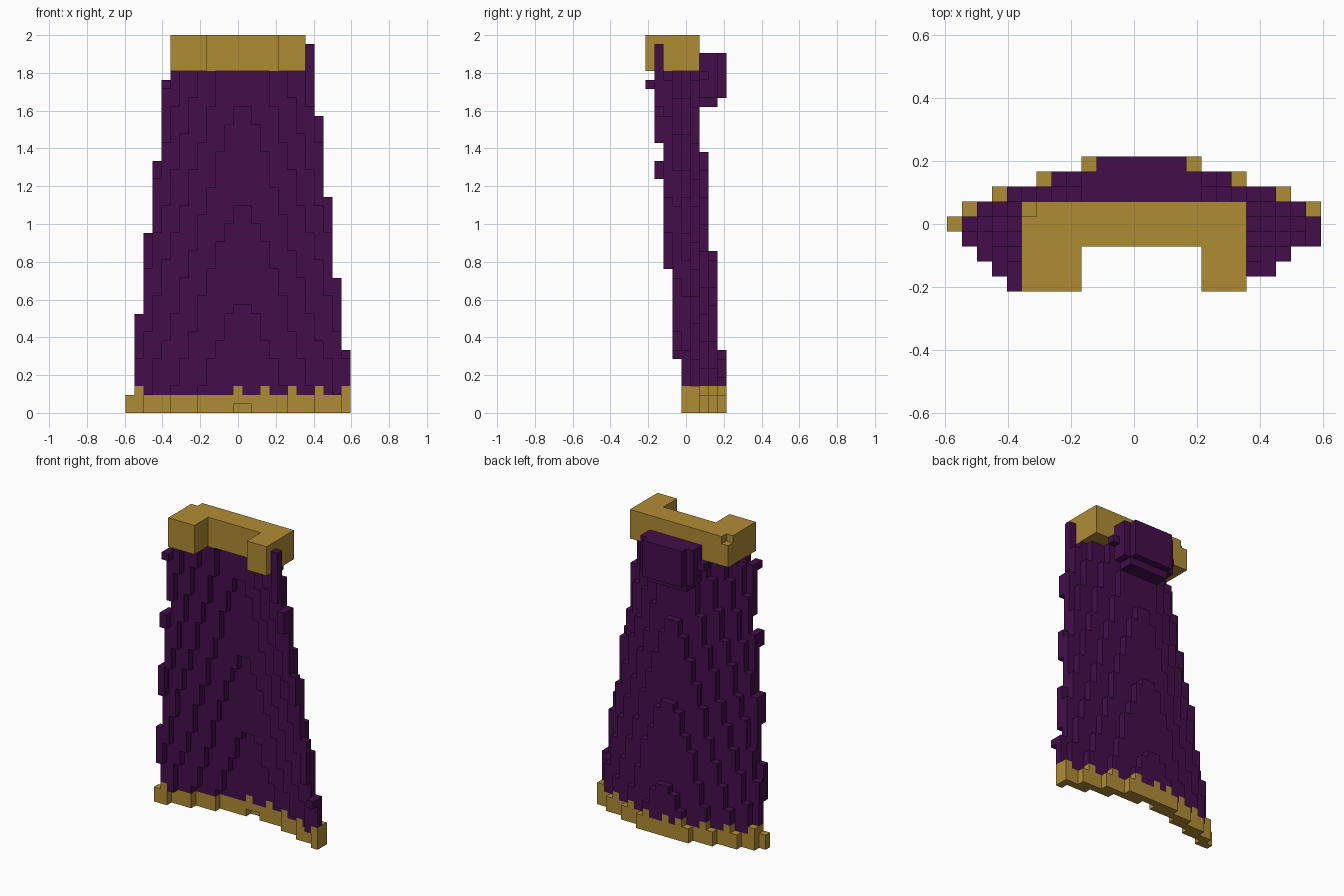
import bpy
import bmesh
from math import floor
from mathutils import Vector

cube = bpy.data.objects.get("Cube")
if cube:
    bpy.data.objects.remove(cube)

U = 2 / 42  # edge of one block


def material(name, rgb):
    m = bpy.data.materials.new(name)
    m.use_nodes = True
    m.diffuse_color = (*rgb, 1)
    m.node_tree.nodes["Principled BSDF"].inputs["Base Color"].default_value = (*rgb, 1)
    return m


purple = material("dark purple cloth", (0.056, 0.0045, 0.07))
gold = material("old gold trim", (0.434, 0.262, 0.034))

# Sideways curve of the cloth: share of half width -> blocks forward
CURVE = [(0, 0), (0.1, 0.07), (0.32, 0.636), (0.56, 1.636),
         (0.8, 2.636), (0.96, 3.55), (1, 3.82)]


def forward(s):
    for (a, da), (b, db) in zip(CURVE, CURVE[1:]):
        if s <= b:
            return da + (db - da) * (s - a) / (b - a)
    return CURVE[-1][1]


grid = {}  # block (x, y, z) -> part name

# Cape: a curved, tapering, leaning shell with a gold hem
for k in range(41):
    half = 12.48 - k / 8.65
    for i in range(-12, 13):
        if abs(i - 0.25) > half:
            continue
        y = 8.636 - k / 11 - forward(abs(i - 0.5) / half)
        back = floor(y)
        front = back if k > 37 else max(0, floor(y - 0.546))
        for j in range(front, back + 1):
            # Gold teeth rise one block above the hem
            tooth = k == 2 and (
                (i >= 0 and i % 3 == 0) or i == -11
                or (i < 0 and i % 3 == 1 and j == back > front))
            grid[i, j, k] = "hem" if k < 2 or tooth else "cape"

# Hood: rounded lump hanging behind the collar
for j, rx, low in ((6, 4.6, 34), (7, 4.2, 34), (8, 3.2, 35)):
    for k in range(low, 40):
        for i in range(-5, 7):
            if ((i - 0.5) / rx) ** 2 + ((k - 37) / 4.6) ** 2 < 1:
                grid[i, j, k] = "hood"

# Collar: U shape around the neck, one rear corner block chipped off
for k in range(38, 42):
    for i in range(-7, 8):
        for j in range(6):
            if j < 3 and -3 <= i <= 4:
                grid.pop((i, j, k), None)
            else:
                grid[i, j, k] = "collar"
del grid[-7, 5, 41]


def build(part, mat):
    """Mesh the exposed sides of one part's blocks and merge flat areas."""
    bm = bmesh.new()
    for cell, owner in grid.items():
        if owner != part:
            continue
        c = Vector((cell[0], cell[1] - 4, cell[2] + 0.5))
        for axis in range(3):
            for sign in (-1, 1):
                n = [0, 0, 0]
                n[axis] = sign
                if tuple(a + b for a, b in zip(cell, n)) in grid:
                    continue
                n = Vector(n) / 2
                u = Vector((n.y, n.z, n.x))
                v = n.cross(u) * 2
                corners = (-u - v, u - v, u + v, v - u)
                bm.faces.new([bm.verts.new((c + n + p) * U) for p in corners])
    bmesh.ops.remove_doubles(bm, verts=bm.verts, dist=U / 100)
    bmesh.ops.dissolve_limit(bm, angle_limit=0.01, verts=bm.verts, edges=bm.edges)
    mesh = bpy.data.meshes.new(part)
    bm.to_mesh(mesh)
    bm.free()
    mesh.materials.append(mat)
    bpy.context.collection.objects.link(bpy.data.objects.new(part, mesh))


for part, mat in (("cape", purple), ("hood", purple), ("hem", gold), ("collar", gold)):
    build(part, mat)
